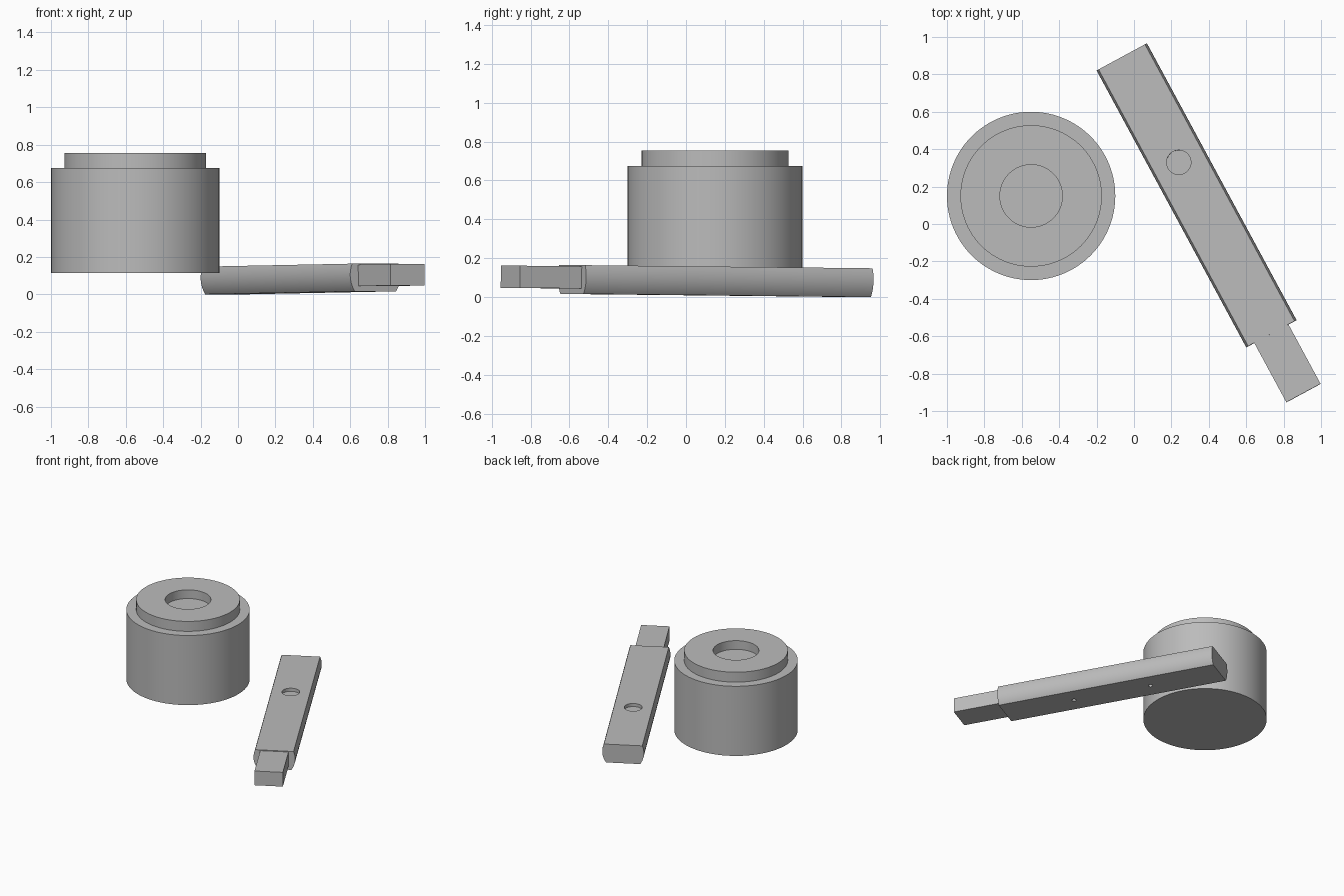
import bpy, bmesh, math
from mathutils import Matrix

cube = bpy.data.objects.get("Cube")
if cube:
    bpy.data.objects.remove(cube, do_unlink=True)

grey = bpy.data.materials.new("plain_grey")
grey.use_nodes = True
colour = (0.5, 0.5, 0.5, 1)
grey.diffuse_color = colour
grey.node_tree.nodes["Principled BSDF"].inputs["Base Color"].default_value = colour


def make_object(name, bm, matrix=Matrix()):
    bmesh.ops.recalc_face_normals(bm, faces=bm.faces)
    mesh = bpy.data.meshes.new(name)
    bm.to_mesh(mesh)
    bm.free()
    mesh.materials.append(grey)
    ob = bpy.data.objects.new(name, mesh)
    bpy.context.collection.objects.link(ob)
    ob.matrix_world = matrix
    return ob


def smooth(ob):
    bpy.ops.object.select_all(action="DESELECT")
    ob.select_set(True)
    bpy.context.view_layer.objects.active = ob
    bpy.ops.object.shade_smooth_by_angle(angle=math.radians(30))


def lathe(name, profile, centre, steps=96):
    """Spin a radius/height profile around a vertical axis."""
    bm = bmesh.new()
    verts = [bm.verts.new((r, 0, z)) for r, z in profile]
    edges = [bm.edges.new(pair) for pair in zip(verts, verts[1:])]
    bmesh.ops.spin(bm, geom=verts + edges, cent=(0, 0, 0), axis=(0, 0, 1),
                   angle=math.tau, steps=steps)
    bmesh.ops.remove_doubles(bm, verts=bm.verts, dist=1e-5)
    ob = make_object(name, bm, Matrix.Translation(centre))
    smooth(ob)
    return ob


def drill(ob, name, x, z, radius, depth, matrix):
    """Cut a round blind hole centred at height z."""
    bm = bmesh.new()
    bmesh.ops.create_cone(bm, cap_ends=True, segments=48, radius1=radius,
                          radius2=radius, depth=depth * 2,
                          matrix=Matrix.Translation((x, 0, z)))
    cutter = make_object(name, bm, matrix)
    cutter.hide_render = True
    cutter.hide_set(True)
    mod = ob.modifiers.new(name, "BOOLEAN")
    mod.operation = "DIFFERENCE"
    mod.solver = "EXACT"
    mod.object = cutter


# Stepped round body with a shallow recess on top
lathe("round_body", [(0, 0), (0.45, 0), (0.45, 0.56), (0.378, 0.56),
                     (0.378, 0.64), (0.167, 0.64), (0.167, 0.57), (0, 0.57)],
      (-0.55, 0.15, 0.115))

# Bar frame: local x runs towards the tongue, slightly tilted up
length, height, radius, mid = 1.682, 0.148, 0.153, 0.088
frame = (Matrix.Translation((0.335, 0.1525, 0.008))
         @ Matrix.Rotation(math.atan2(-1.48, 0.8), 4, "Z")
         @ Matrix.Rotation(-0.0095, 4, "Y"))

# Bar: flat top and bottom, rounded sides
low, high = math.asin(-mid / radius), math.asin((height - mid) / radius)
angles = [low + (high - low) * i / 16 for i in range(17)]
side = [(radius * math.cos(a), mid + radius * math.sin(a)) for a in angles]
outline = side + [(-y, z) for y, z in reversed(side)]
bm = bmesh.new()
end = bm.faces.new([bm.verts.new((-length / 2, y, z)) for y, z in outline])
grown = bmesh.ops.extrude_face_region(bm, geom=[end], use_keep_orig=True)
bmesh.ops.translate(bm, vec=(length, 0, 0),
                    verts=[g for g in grown["geom"] if isinstance(g, bmesh.types.BMVert)])
bar = make_object("bar", bm, frame)
smooth(bar)

# Top socket and two small holes underneath
drill(bar, "socket_cutter", -0.2, height, 0.065, 0.025, frame)
for label, x in (("rear", -0.3), ("front", 0.3)):
    drill(bar, label + "_pin_hole_cutter", x, 0, 0.016, 0.04, frame)

# Rectangular tongue
bm = bmesh.new()
bmesh.ops.create_cube(bm, size=1)
bmesh.ops.scale(bm, vec=(0.361, 0.208, 0.114), verts=bm.verts)
bmesh.ops.translate(bm, vec=(length / 2 + 0.1805, 0, 0.085), verts=bm.verts)
make_object("tongue", bm, frame)
